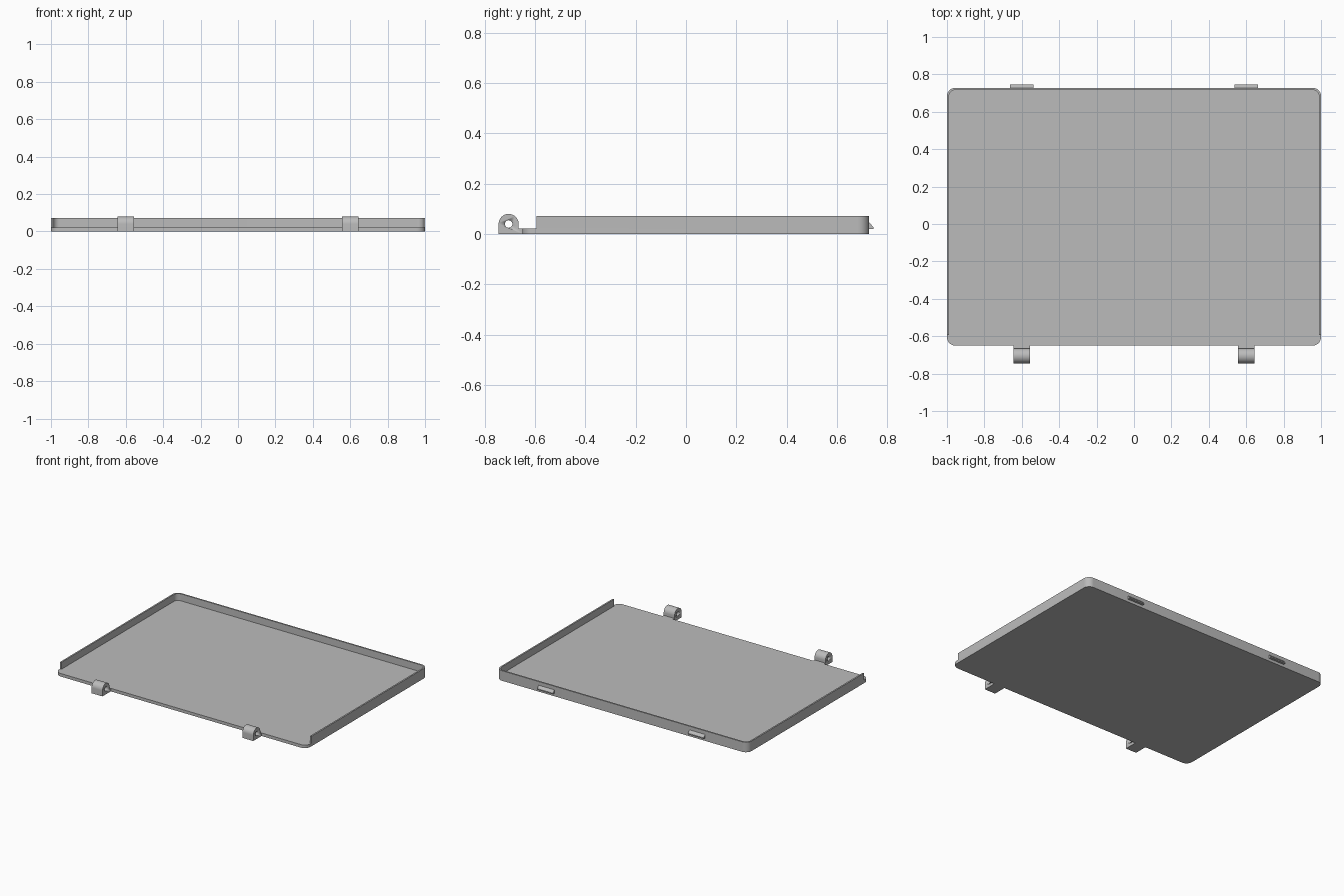
import bpy, bmesh, math
from mathutils import Vector

if "Cube" in bpy.data.objects:
    bpy.data.objects.remove(bpy.data.objects["Cube"])

grey = bpy.data.materials.new("light_grey")
grey.diffuse_color = (0.5, 0.5, 0.5, 1)
grey.use_nodes = True
grey.node_tree.nodes["Principled BSDF"].inputs["Base Color"].default_value = grey.diffuse_color

X, Y0, Y1 = 1.0, -0.65, 0.728       # tray outline
FLOOR, RIM, WALL, R = 0.022, 0.072, 0.011, 0.045


def arc(cx, cy, r, a0, a1, n):
    return [(cx + r * math.cos(math.radians(a0 + (a1 - a0) * i / n)),
             cy + r * math.sin(math.radians(a0 + (a1 - a0) * i / n))) for i in range(n + 1)]


def extrude(name, outline, offset, to3d):
    """Solid made by sweeping a closed 2D outline along an offset."""
    bm = bmesh.new()
    face = bm.faces.new([bm.verts.new(to3d(a, b)) for a, b in outline])
    swept = bmesh.ops.extrude_face_region(bm, geom=[face])
    bmesh.ops.translate(bm, vec=Vector(offset),
                        verts=[v for v in swept["geom"] if isinstance(v, bmesh.types.BMVert)])
    bmesh.ops.recalc_face_normals(bm, faces=bm.faces)
    mesh = bpy.data.meshes.new(name)
    bm.to_mesh(mesh)
    bm.free()
    ob = bpy.data.objects.new(name, mesh)
    bpy.context.collection.objects.link(ob)
    mesh.materials.append(grey)
    bpy.ops.object.select_all(action='DESELECT')
    ob.select_set(True)
    bpy.context.view_layer.objects.active = ob
    bpy.ops.object.shade_smooth_by_angle(angle=math.radians(30))
    return ob


# Floor plate with four rounded corners
plate = (arc(X - R, Y1 - R, R, 0, 90, 10) + arc(-X + R, Y1 - R, R, 90, 180, 10)
         + arc(-X + R, Y0 + R, R, 180, 270, 10) + arc(X - R, Y0 + R, R, 270, 360, 10))
extrude("floor_plate", plate, (0, 0, FLOOR), lambda x, y: (x, y, 0))

# Rim wall round the sides and back, open at the front
WALL_START = -0.594


def rim_path(r):
    return ([(X - R + r, WALL_START)] + arc(X - R, Y1 - R, r, 0, 90, 10)
            + arc(-X + R, Y1 - R, r, 90, 180, 10) + [(-X + R - r, WALL_START)])


extrude("rim_wall", rim_path(R) + rim_path(R - WALL)[::-1], (0, 0, RIM - FLOOR),
        lambda x, y: (x, y, FLOOR))

# Hinge knuckle: round top, square base, pin hole, foot joined to the floor
HY, HZ, HR, HOLE, HW = -0.705, 0.04, 0.04, 0.015, 0.086
knuckle = ([(HY - HR, 0), (Y0 + 0.002, 0), (Y0 + 0.002, FLOOR), (HY + HR, FLOOR)]
           + arc(HY, HZ, HR, 0, 180, 24))
# Latch: wedge with a flat underside
latch = [(Y1 - 0.002, 0.02), (0.745, 0.02), (0.745, 0.028), (Y1, 0.046), (Y1 - 0.002, 0.046)]

for side, sx in (("left", -0.6), ("right", 0.6)):
    hinge = extrude("hinge_" + side, knuckle, (HW, 0, 0), lambda y, z: (sx - HW / 2, y, z))
    pin = extrude("pin_cutter_" + side, arc(HY, HZ, HOLE, 0, 345, 23), (HW + 0.1, 0, 0),
                  lambda y, z: (sx - HW / 2 - 0.05, y, z))
    pin.hide_render = True
    pin.hide_set(True)
    cut = hinge.modifiers.new("pin_hole", 'BOOLEAN')
    cut.operation, cut.object, cut.solver = 'DIFFERENCE', pin, 'EXACT'
    extrude("latch_" + side, latch, (0.125, 0, 0), lambda y, z: (sx - 0.0625, y, z))
